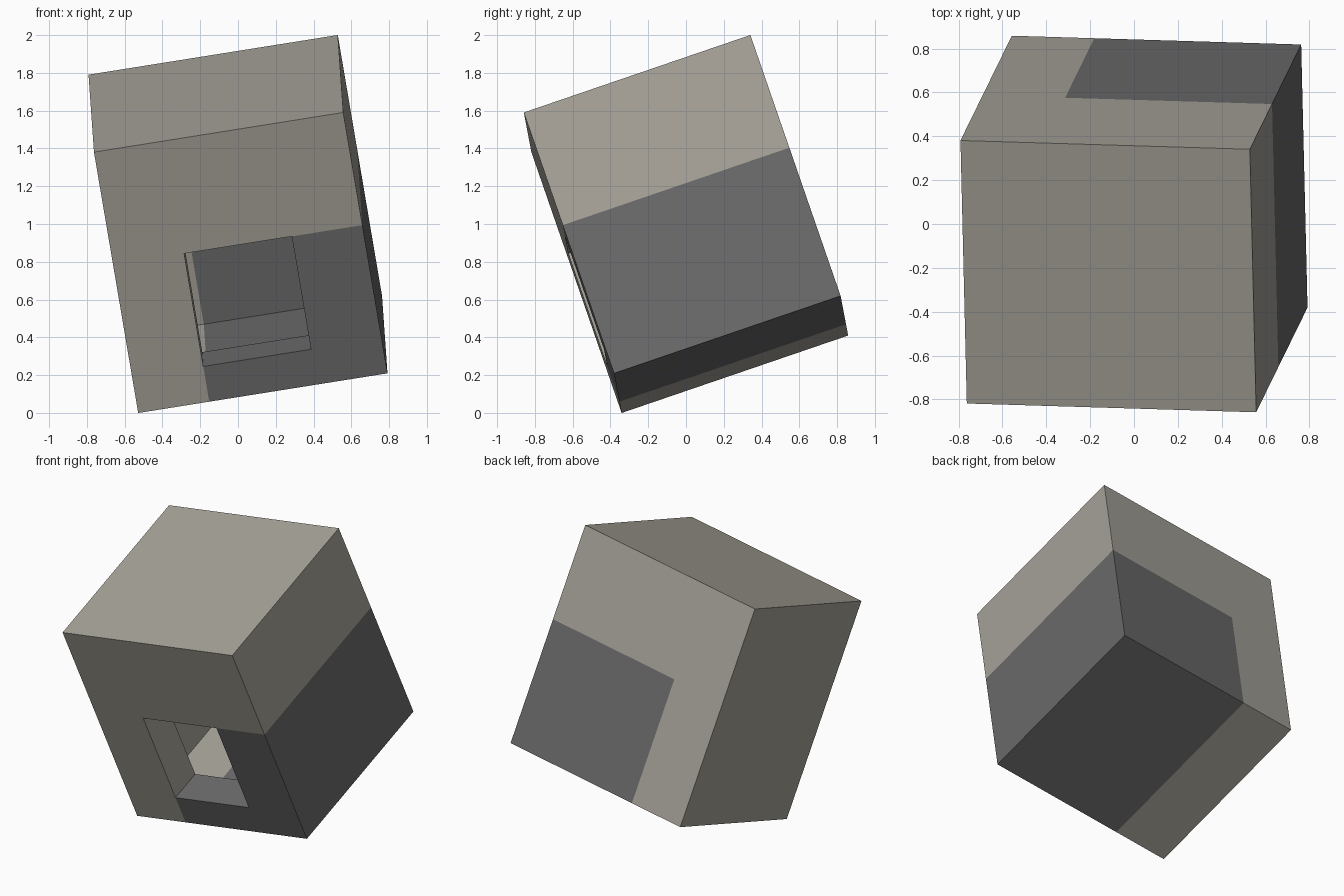
import bpy, bmesh
from mathutils import Matrix, Vector

cube = bpy.data.objects.get("Cube")
if cube:
    bpy.data.objects.remove(cube, do_unlink=True)


def material(name, colour):
    m = bpy.data.materials.new(name)
    m.use_nodes = True
    m.diffuse_color = (*colour, 1)
    m.node_tree.nodes["Principled BSDF"].inputs["Base Color"].default_value = (*colour, 1)
    return m


MATERIALS = [material("warm beige", (0.38, 0.36, 0.315)),
             material("dark grey", (0.143, 0.143, 0.143))]

# Box size, and the tilt it rests at
W, D, H = 1.337, 1.268, 1.48
right = Vector((1.32, -0.04, 0.21)).normalized()
back = Vector((-0.03, 1.2, 0.41))
back = (back - right * back.dot(right)).normalized()
TILT = Matrix((right, back, right.cross(back))).transposed().to_4x4()
PLACE = Matrix.Translation((0, 0, 1)) @ TILT

# Limits of the grey corner and of the window in it
LEFT, TOP = -0.215 * W, 0.068 * H
RIGHT, BOTTOM = 0.217 * W, -0.365 * H
REVEAL = 0.185 * D


def add_object(name, bm):
    mesh = bpy.data.meshes.new(name)
    bm.to_mesh(mesh)
    bm.free()
    for m in MATERIALS:
        mesh.materials.append(m)
    obj = bpy.data.objects.new(name, mesh)
    bpy.context.collection.objects.link(obj)
    obj.matrix_world = PLACE
    return obj


def cut(bm, faces, point, normal):
    geom = set(faces)
    for f in faces:
        geom.update(f.edges)
        geom.update(f.verts)
    bmesh.ops.bisect_plane(bm, geom=list(geom), plane_co=point, plane_no=normal)


def in_corner(f):
    c = f.calc_center_median()
    return c.x > LEFT and c.z < TOP


def front_corner(bm):
    return [f for f in bm.faces if f.normal.y < -0.9 and in_corner(f)]


# Hollow thin-walled box, grey in its lower right part
bm = bmesh.new()
bmesh.ops.create_cube(bm, size=1, matrix=Matrix.Diagonal((W, D, H, 1)))
cut(bm, bm.faces[:], (LEFT, 0, 0), (1, 0, 0))
cut(bm, bm.faces[:], (0, 0, TOP), (0, 0, 1))
bm.normal_update()
for f in bm.faces:
    f.material_index = int(in_corner(f))

# Window cut through the front
cut(bm, front_corner(bm), (RIGHT, 0, 0), (1, 0, 0))
bm.normal_update()
cut(bm, front_corner(bm), (0, 0, BOTTOM), (0, 0, 1))
bm.normal_update()
hole = [f for f in front_corner(bm)
        if f.calc_center_median().x < RIGHT and f.calc_center_median().z > BOTTOM]
bmesh.ops.delete(bm, geom=hole, context='FACES')
add_object("box_shell", bm)

# Lining of the window: four walls running inward, open at the far end
bm = bmesh.new()
corners = [(LEFT, BOTTOM), (RIGHT, BOTTOM), (RIGHT, TOP), (LEFT, TOP)]
front = [bm.verts.new((x, -D / 2, z)) for x, z in corners]
rear = [bm.verts.new((x, -D / 2 + REVEAL, z)) for x, z in corners]
for i in range(4):
    j = (i + 1) % 4
    f = bm.faces.new((front[i], front[j], rear[j], rear[i]))
    f.material_index = 1 if i < 2 else 0
add_object("window_lining", bm)
